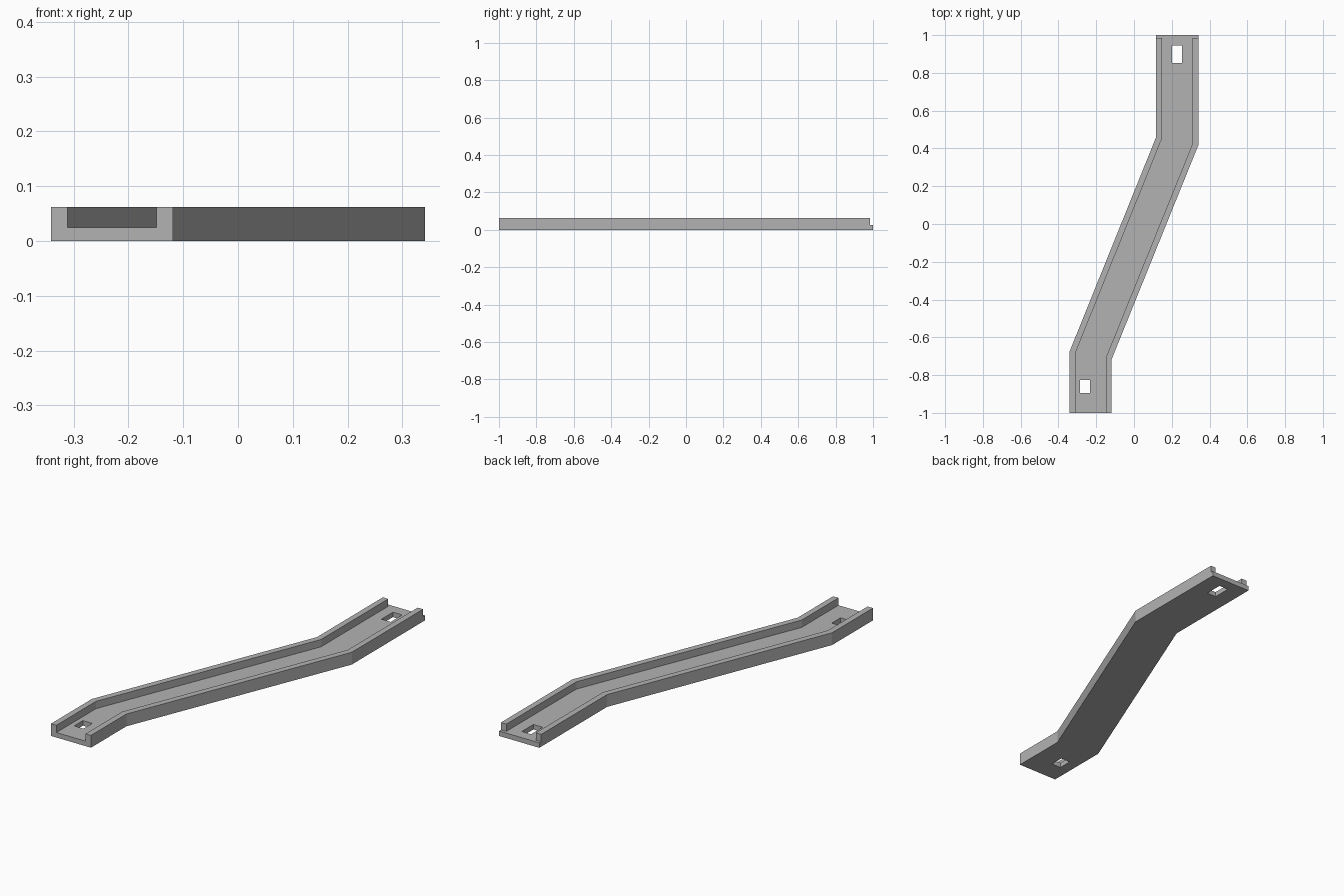
import bpy
import bmesh

WALL_TOP, FLOOR_TOP = 0.062, 0.025

if "Cube" in bpy.data.objects:
    bpy.data.objects.remove(bpy.data.objects["Cube"], do_unlink=True)

grey = bpy.data.materials.new("light_grey")
grey.use_nodes = True
COLOUR = (0.45, 0.45, 0.45, 1)
grey.diffuse_color = COLOUR
grey.node_tree.nodes["Principled BSDF"].inputs["Base Color"].default_value = COLOUR


def prism(name, outline, z0, z1):
    """Extrude a flat outline from z0 to z1."""
    bm = bmesh.new()
    base = bm.faces.new([bm.verts.new((x, y, z0)) for x, y in outline])
    ext = bmesh.ops.extrude_face_region(bm, geom=[base])
    top = [v for v in ext["geom"] if isinstance(v, bmesh.types.BMVert)]
    bmesh.ops.translate(bm, verts=top, vec=(0, 0, z1 - z0))
    bmesh.ops.recalc_face_normals(bm, faces=bm.faces)
    mesh = bpy.data.meshes.new(name)
    bm.to_mesh(mesh)
    bm.free()
    mesh.materials.append(grey)
    obj = bpy.data.objects.new(name, mesh)
    bpy.context.collection.objects.link(obj)
    return obj


def box(name, x0, x1, y0, y1, z0, z1):
    return prism(name, [(x0, y0), (x1, y0), (x1, y1), (x0, y1)], z0, z1)


def cranked(inset, overrun):
    """Outline of the double-bent strip, narrowed by inset and lengthened by overrun."""
    end = 1 + overrun
    bend = inset * 0.33
    left = [(-0.341, -end), (-0.341, -0.675 - bend), (0.117, 0.46 - bend), (0.117, end)]
    right = [(-0.119, -end), (-0.119, -0.718 + bend), (0.341, 0.418 + bend), (0.341, end)]
    return [(x + inset, y) for x, y in left] + [(x - inset, y) for x, y in reversed(right)]


# Solid double-bent bar
rail = prism("channel_rail", cranked(0, 0), 0, WALL_TOP)

# Cutters: the trough, the lip at the back end, and the two slots
cutters = [
    prism("trough_cutter", cranked(0.03, 0.1), FLOOR_TOP, 0.2),
    box("back_lip_cutter", 0, 0.5, 0.985, 1.2, FLOOR_TOP, 0.2),
    box("back_slot_cutter", 0.201, 0.253, 0.853, 0.945, -0.1, 0.1),
    box("front_slot_cutter", -0.286, -0.234, -0.895, -0.825, -0.1, 0.1),
]
bpy.context.view_layer.objects.active = rail
for cutter in cutters:
    cutter.hide_render = True
    cut = rail.modifiers.new(cutter.name, "BOOLEAN")
    cut.operation = "DIFFERENCE"
    cut.solver = "EXACT"
    cut.object = cutter
    bpy.ops.object.modifier_apply(modifier=cut.name)
    bpy.data.objects.remove(cutter, do_unlink=True)
